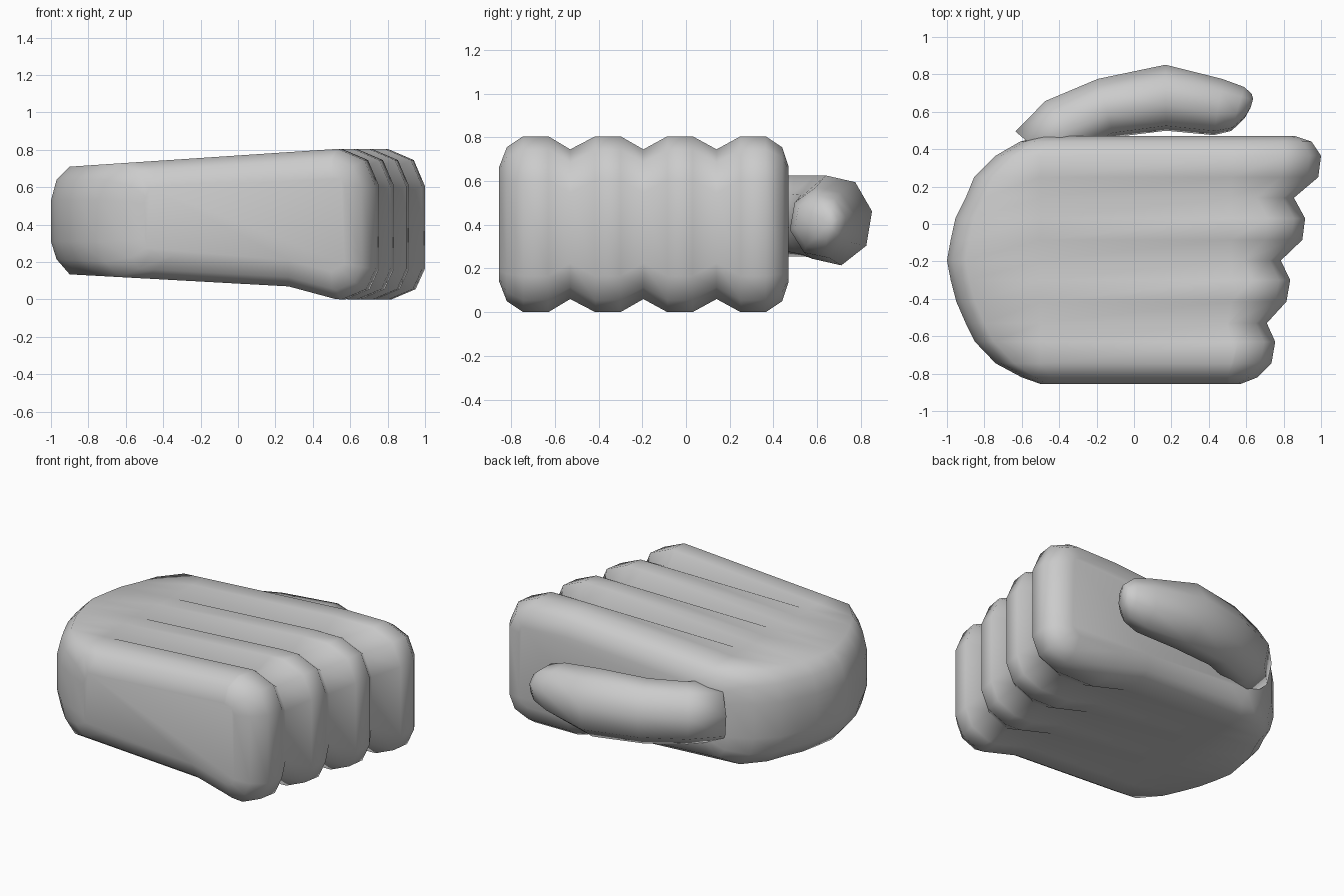
import bpy, bmesh
from math import sin, cos, pi
from mathutils import Vector

if "Cube" in bpy.data.objects:
    bpy.data.objects.remove(bpy.data.objects["Cube"])


def loft(name, rings):
    """Skin equal-length closed rings and cap both ends."""
    bm = bmesh.new()
    vr = [[bm.verts.new(p) for p in ring] for ring in rings]
    n = len(vr[0])
    for a, b in zip(vr, vr[1:]):
        for i in range(n):
            j = (i + 1) % n
            bm.faces.new((a[i], a[j], b[j], b[i]))
    bm.faces.new(vr[0])
    bm.faces.new(vr[-1])
    bmesh.ops.recalc_face_normals(bm, faces=bm.faces)
    for f in bm.faces:
        f.smooth = True
    me = bpy.data.meshes.new(name)
    bm.to_mesh(me)
    bm.free()
    ob = bpy.data.objects.new(name, me)
    bpy.context.collection.objects.link(ob)
    return ob


def top_z(x):
    return 0.805 - max(0, 0.53 - x) * 0.0664


def bottom_z(x):
    if x > 0.53:
        return 0.0
    if x > 0.27:
        return 0.07 * (0.53 - x) / 0.26
    return 0.07 + (0.27 - x) * 0.055


def slice_ring(y, xf, xb, side, groove):
    """Side-view outline of the fist at one depth y."""
    r = 0.2 - side
    k = r / 0.2
    g = side + groove
    xm = min(0.52, xf - r - 0.01)          # knuckle crest
    xq = max(-0.5, xb + 0.16)              # where grooves fade out
    b = 0.1 * k
    pts = [(xf - r, 0.805 - g), (xf - 0.06 * k, 0.805 - g - 0.06 * k),
           (xf, 0.805 - g - r), (xf, g + 0.165 * k),
           (xf - 0.05 * k, g + 0.055 * k), (xf - 0.18 * k, g),
           (xm, bottom_z(xm) + g), (0.27, 0.07 + side),
           (xq, bottom_z(xq) + side), (xb + b, bottom_z(xb + b) + side),
           (xb + 0.3 * b, bottom_z(xb) + side + 0.075 * k), (xb, 0.13 + side + 0.18 * k),
           (xb, 0.71 - side - 0.18 * k), (xb + 0.3 * b, 0.71 - side - 0.07 * k),
           (xb + b, top_z(xb + b) - side), (xq, top_z(xq) - side),
           (xm, top_z(xm) - g)]
    return [(x, y, z) for x, z in pts]


# fist: y, front x, back x, side rounding, groove depth
slices = [(-0.855, 0.57, -0.50, 0.14, 0), (-0.82, 0.66, -0.60, 0.05, 0),
          (-0.745, 0.735, -0.74, 0, 0), (-0.63, 0.755, -0.85, 0, 0),
          (-0.53, 0.71, -0.90, 0, 0.06),
          (-0.415, 0.815, -0.95, 0, 0), (-0.30, 0.835, -0.98, 0, 0),
          (-0.195, 0.785, -1.0, 0, 0.06),
          (-0.085, 0.90, -0.98, 0, 0), (0.03, 0.915, -0.955, 0, 0),
          (0.14, 0.855, -0.90, 0, 0.06),
          (0.25, 0.985, -0.855, 0, 0), (0.365, 1.0, -0.74, 0, 0),
          (0.44, 0.95, -0.61, 0.05, 0), (0.47, 0.86, -0.50, 0.14, 0)]
loft("fist", [slice_ring(*s) for s in slices])

# thumb: x, y, z, radius across, radius in height
path = [(-0.50, 0.38, 0.44, 0.18, 0.19), (-0.38, 0.52, 0.44, 0.17, 0.19),
        (-0.15, 0.62, 0.43, 0.165, 0.20), (0.17, 0.675, 0.42, 0.18, 0.21),
        (0.45, 0.625, 0.41, 0.155, 0.165), (0.555, 0.615, 0.41, 0.125, 0.13),
        (0.61, 0.63, 0.41, 0.07, 0.08), (0.63, 0.645, 0.41, 0.025, 0.03)]
rings = []
for i, (x, y, z, ra, rz) in enumerate(path):
    p, q = path[max(i - 1, 0)], path[min(i + 1, len(path) - 1)]
    t = Vector((q[0] - p[0], q[1] - p[1], 0)).normalized()
    if i > 4:
        t = Vector((0.96, -0.28, 0))
    side = Vector((-t.y, t.x, 0))
    c = Vector((x, y, z))
    rings.append([c + side * ra * cos(a) + Vector((0, 0, rz * sin(a)))
                  for a in [2 * pi * k / 8 + 0.2 for k in range(8)]])
loft("thumb", rings)
